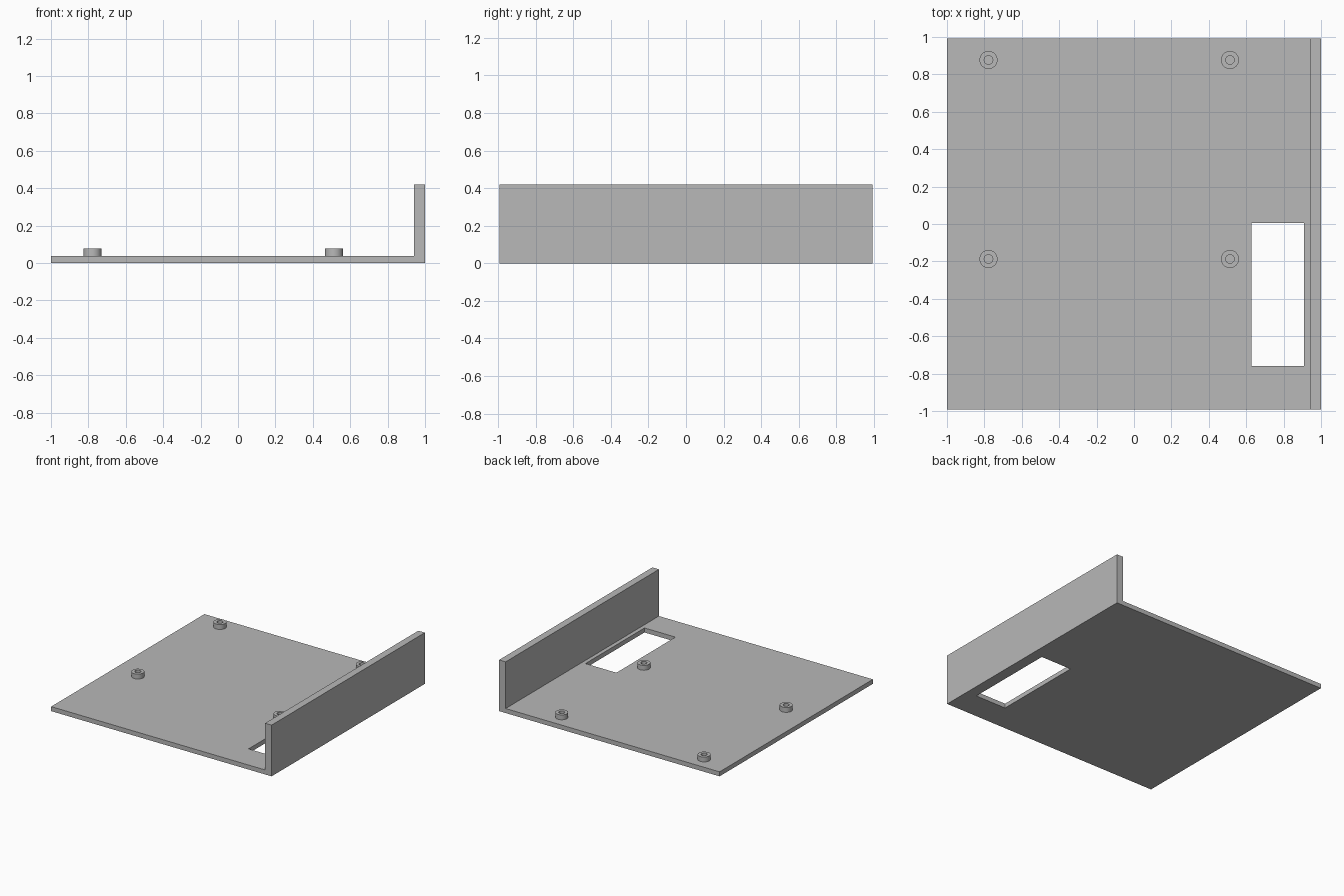
import bpy
import bmesh
import math

cube = bpy.data.objects.get("Cube")
if cube:
    bpy.data.objects.remove(cube, do_unlink=True)

HALF_X, HALF_Y = 1.0, 0.993
PLATE_TOP, WALL_TOP, WALL_INNER = 0.037, 0.42, 0.941
POST_TOP, POST_R, BORE_R, SIDES = 0.077, 0.048, 0.023, 48

grey = bpy.data.materials.new("plain grey")
grey.use_nodes = True
COLOUR = (0.48, 0.48, 0.48, 1)
grey.diffuse_color = COLOUR
grey.node_tree.nodes["Principled BSDF"].inputs["Base Color"].default_value = COLOUR


def make_object(name, bm):
    bmesh.ops.recalc_face_normals(bm, faces=bm.faces)
    mesh = bpy.data.meshes.new(name)
    bm.to_mesh(mesh)
    bm.free()
    mesh.materials.append(grey)
    obj = bpy.data.objects.new(name, mesh)
    bpy.context.collection.objects.link(obj)
    return obj


def extrude_profile(name, points, start, offset):
    """Prism from a closed profile; start maps a 2D point to 3D."""
    bm = bmesh.new()
    face = bm.faces.new([bm.verts.new(start(a, b)) for a, b in points])
    result = bmesh.ops.extrude_face_region(bm, geom=[face])
    moved = [g for g in result["geom"] if isinstance(g, bmesh.types.BMVert)]
    bmesh.ops.translate(bm, verts=moved, vec=offset)
    return make_object(name, bm)


# L-shaped tray: base plate and side wall in one piece
profile = [(-HALF_X, 0), (HALF_X, 0), (HALF_X, WALL_TOP), (WALL_INNER, WALL_TOP),
           (WALL_INNER, PLATE_TOP), (-HALF_X, PLATE_TOP)]
tray = extrude_profile("base_plate_and_wall", profile,
                       lambda x, z: (x, -HALF_Y, z), (0, 2 * HALF_Y, 0))

# Rectangular opening through the plate, beside the wall
opening = [(0.628, -0.76), (0.909, -0.76), (0.909, 0.005), (0.628, 0.005)]
cutter = extrude_profile("opening_cutter", opening,
                         lambda x, y: (x, y, -0.1), (0, 0, 0.3))
cutter.hide_render = True
cut = tray.modifiers.new("opening", "BOOLEAN")
cut.operation = "DIFFERENCE"
cut.solver = "EXACT"
cut.object = cutter
bpy.context.view_layer.objects.active = tray
tray.select_set(True)
bpy.ops.object.modifier_apply(modifier=cut.name)
bpy.data.objects.remove(cutter, do_unlink=True)
tray.select_set(False)


# Hollow mounting posts, lathed from a rectangular section
def mounting_post(name, x, y):
    bm = bmesh.new()
    section = [(BORE_R, PLATE_TOP), (POST_R, PLATE_TOP), (POST_R, POST_TOP), (BORE_R, POST_TOP)]
    verts = [bm.verts.new((r, 0, z)) for r, z in section]
    edges = [bm.edges.new((verts[i - 1], verts[i])) for i in range(len(verts))]
    bmesh.ops.spin(bm, geom=verts + edges, cent=(0, 0, 0), axis=(0, 0, 1),
                   angle=math.tau, steps=SIDES)
    bmesh.ops.remove_doubles(bm, verts=bm.verts, dist=0.0005)
    post = make_object(name, bm)
    post.location = (x, y, 0)
    return post


posts = [mounting_post(f"{row}_{side}_mounting_post", x, y)
         for row, y in (("front", -0.187), ("back", 0.877))
         for side, x in (("right", -0.778), ("left", 0.513))]

for post in posts:
    post.select_set(True)
bpy.context.view_layer.objects.active = posts[0]
bpy.ops.object.shade_smooth_by_angle(angle=math.radians(30))
